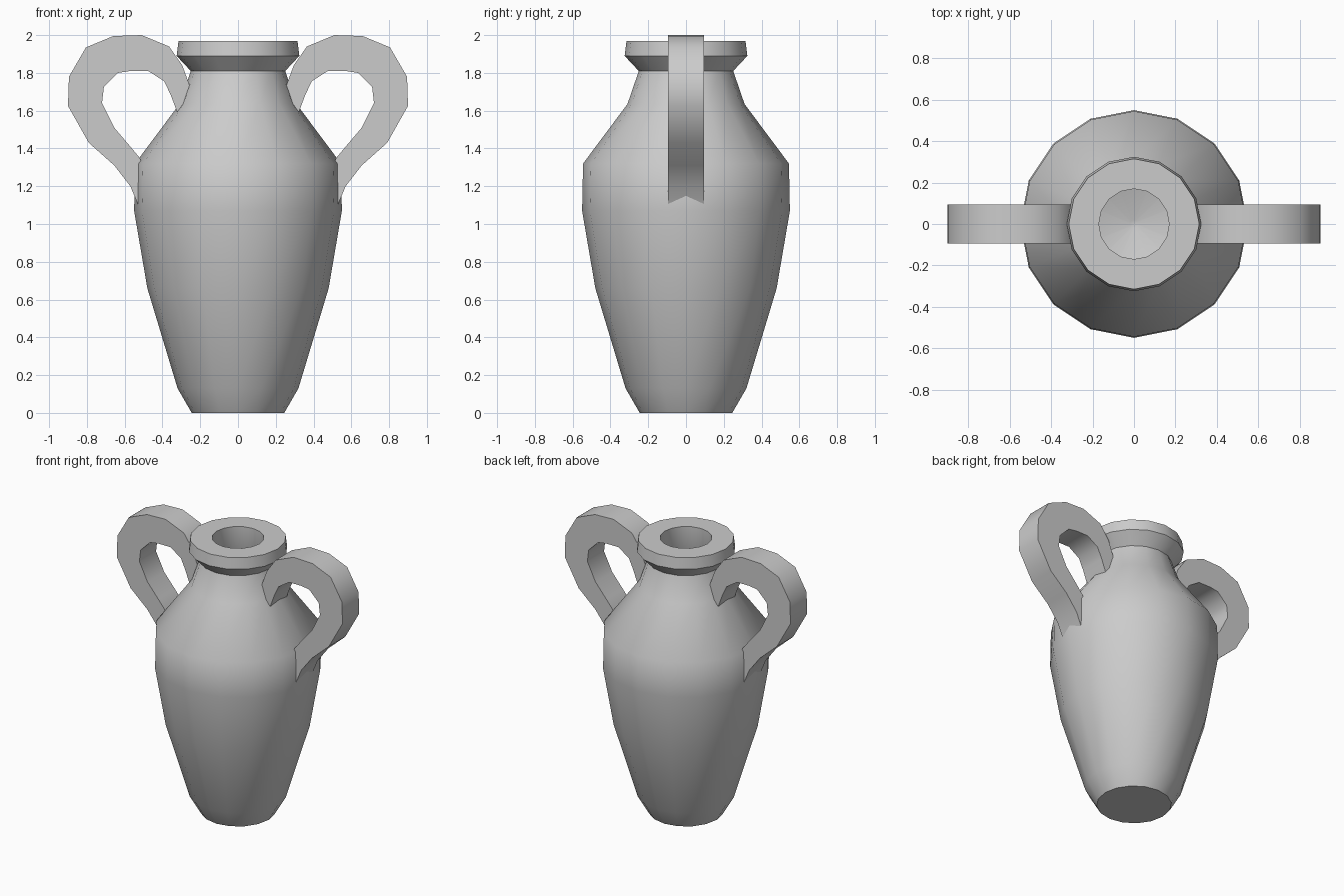
import bpy, bmesh
from math import pi, sin, cos, radians

if "Cube" in bpy.data.objects:
    bpy.data.objects.remove(bpy.data.objects["Cube"])

SIDES = 16


def finish(name, bm):
    bmesh.ops.recalc_face_normals(bm, faces=bm.faces)
    me = bpy.data.meshes.new(name)
    bm.to_mesh(me)
    bm.free()
    ob = bpy.data.objects.new(name, me)
    bpy.context.collection.objects.link(ob)
    bpy.ops.object.select_all(action='DESELECT')
    ob.select_set(True)
    bpy.context.view_layer.objects.active = ob
    bpy.ops.object.shade_smooth_by_angle(angle=radians(40))
    return ob


def lathe(name, profile):
    """Revolve (radius, z) rings into a closed skin with capped ends."""
    bm = bmesh.new()
    rings = [[bm.verts.new((r * cos(2 * pi * i / SIDES), r * sin(2 * pi * i / SIDES), z))
              for i in range(SIDES)] for r, z in profile]
    for a, b in zip(rings, rings[1:]):
        for i in range(SIDES):
            j = (i + 1) % SIDES
            bm.faces.new((a[i], a[j], b[j], b[i]))
    bm.faces.new(rings[0])
    bm.faces.new(rings[-1])
    return finish(name, bm)


def ribbon(name, pairs, half_width, side):
    """Sweep a rectangular bar between paired outer and inner (x, z) points."""
    bm = bmesh.new()
    loops = []
    for (xo, zo), (xi, zi) in pairs:
        loops.append([bm.verts.new((side * x, y, z)) for x, y, z in (
            (xo, -half_width, zo), (xo, half_width, zo),
            (xi, half_width, zi), (xi, -half_width, zi))])
    for a, b in zip(loops, loops[1:]):
        for i in range(4):
            j = (i + 1) % 4
            bm.faces.new((a[i], a[j], b[j], b[i]))
    bm.faces.new(loops[0])
    bm.faces.new(loops[-1])
    return finish(name, bm)


# Hollow vase: outer wall, rim, then inner wall down to the floor
lathe("vase_body", [
    (0.245, 0), (0.32, 0.13), (0.48, 0.66), (0.55, 1.07), (0.545, 1.32),
    (0.31, 1.635), (0.25, 1.81), (0.325, 1.89), (0.315, 1.97),
    (0.17, 1.97), (0.17, 1.81), (0.25, 1.61), (0.50, 1.30), (0.51, 1.08),
    (0.44, 0.67), (0.28, 0.17), (0.02, 0.08)])

# Looped handles, from shoulder up and over to the neck, ends sunk in the wall
handle = [
    ((0.515, 1.07), (0.50, 1.31)), ((0.57, 1.20), (0.52, 1.35)),
    ((0.655, 1.31), (0.57, 1.41)), ((0.79, 1.43), (0.655, 1.51)),
    ((0.90, 1.625), (0.72, 1.64)), ((0.895, 1.78), (0.71, 1.725)),
    ((0.805, 1.935), (0.635, 1.80)), ((0.66, 1.995), (0.57, 1.81)),
    ((0.51, 2.0), (0.475, 1.81)), ((0.365, 1.94), (0.39, 1.755)),
    ((0.295, 1.84), (0.355, 1.68)), ((0.24, 1.69), (0.31, 1.56))]
ribbon("right_handle", handle, 0.095, 1)
ribbon("left_handle", handle, 0.095, -1)
